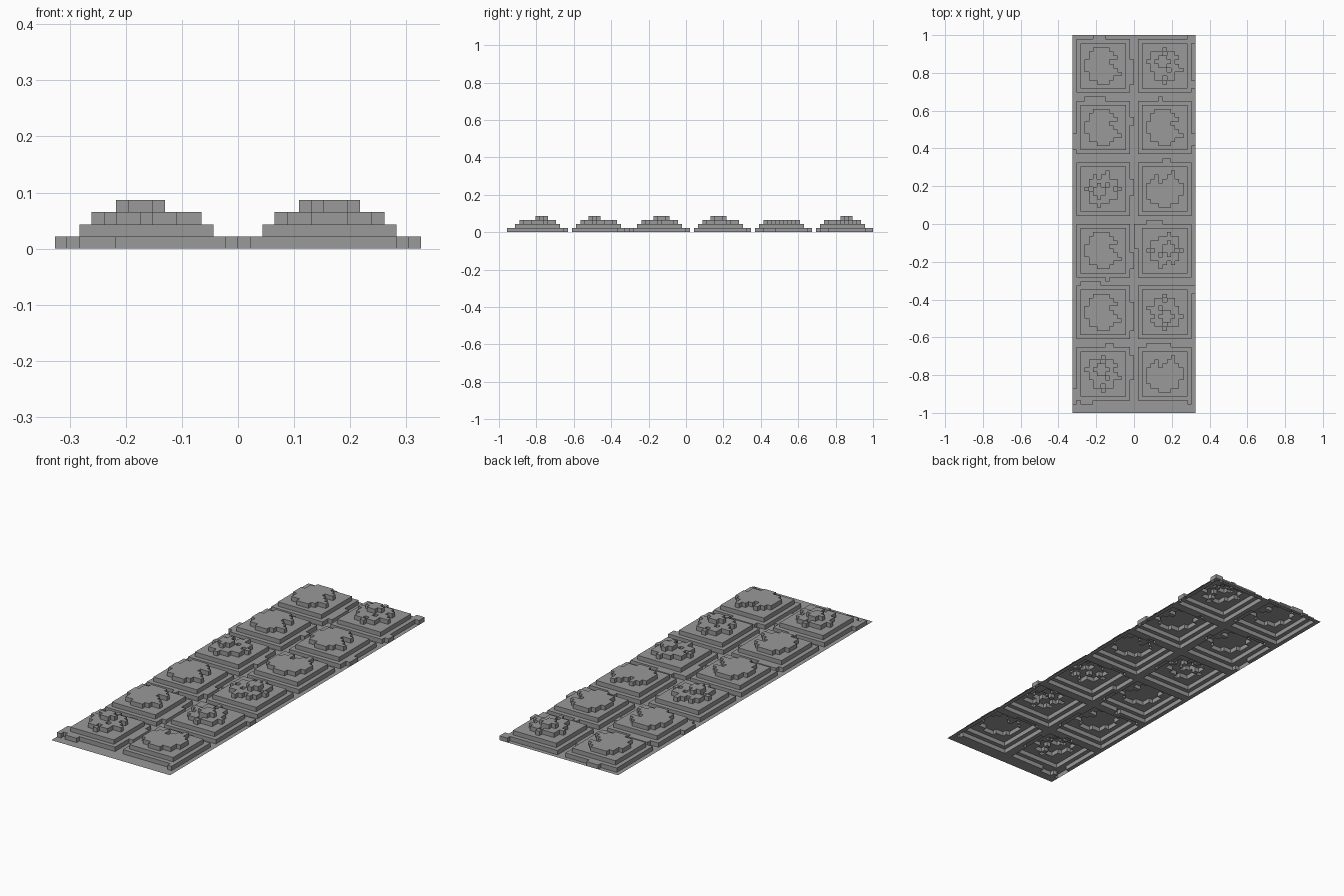
import bpy, bmesh

if "Cube" in bpy.data.objects:
    bpy.data.objects.remove(bpy.data.objects["Cube"], do_unlink=True)

COLS, ROWS = 30, 92
CELL = 2 / ROWS
height = [[0] * ROWS for _ in range(COLS)]


def raise_area(col, row, width, depth, level):
    for c in range(col, col + width):
        for r in range(row, row + depth):
            if 0 <= c < COLS and 0 <= r < ROWS:
                height[c][r] = max(height[c][r], level)


# Ragged caps: # is the third step, @ is the peak
PLAIN = ["..####...",
         ".######..",
         ".#######.",
         "######...",
         "#######..",
         "########.",
         ".########",
         ".######..",
         "...###..."]
PEAK = ["....#....",
        ".###.##..",
        ".##@@###.",
        "##@@@@#..",
        ".##@@###.",
        ".####.###",
        "..#####..",
        "..##.##..",
        "....#...."]
LEVEL = {"#": 3, "@": 4}


def turned(motif, times):
    for _ in range(times):
        motif = list(zip(*motif))[::-1]
    return motif


def stepped_tile(col, row, motif):
    raise_area(col, row, 13, 13, 1)
    raise_area(col + 1, row + 1, 11, 11, 2)
    for j, line in enumerate(reversed(motif)):
        for i, mark in enumerate(line):
            if mark in LEVEL:
                raise_area(col + 2 + i, row + 2 + j, 1, 1, LEVEL[mark])


# Two columns of tiles, front to back, with quarter turns of the caps
left_column = [(PEAK, 0), (PLAIN, 0), (PLAIN, 0), (PEAK, 1), (PLAIN, 0), (PLAIN, 0)]
right_column = [(PLAIN, 1), (PEAK, 2), (PEAK, 3), (PLAIN, 1), (PLAIN, 0), (PEAK, 0)]
for col, column in ((1, left_column), (16, right_column)):
    for k, (motif, turns) in enumerate(column):
        stepped_tile(col, 3 + 15 * k, turned(motif, turns))

# Crumbs along the gutters and the rim
for col, row, width, depth in (
        (0, 2, 1, 4), (2, 2, 3, 1), (28, 2, 1, 3), (14, 8, 1, 6),
        (8, 16, 2, 1), (18, 16, 6, 1), (29, 29, 1, 2), (14, 20, 1, 7),
        (2, 31, 5, 1), (8, 32, 1, 1), (15, 40, 1, 6), (18, 46, 4, 1),
        (14, 35, 1, 4), (14, 53, 1, 4), (22, 61, 2, 1), (0, 64, 1, 4),
        (29, 65, 1, 3), (14, 70, 1, 2), (3, 76, 5, 1), (21, 76, 1, 1),
        (14, 80, 1, 6), (29, 79, 1, 2), (28, 90, 2, 2), (5, 91, 3, 1)):
    raise_area(col, row, width, depth, 1)

# Open stepped sheet: one top per cell and a riser wherever the level changes
bm = bmesh.new()


def quad(*corners):
    bm.faces.new([bm.verts.new(((x - COLS / 2) * CELL, (y - ROWS / 2) * CELL, z * CELL))
                  for x, y, z in corners])


def riser(x0, y0, x1, y1, low, high):
    for z in range(low, high):
        quad((x0, y0, z), (x1, y1, z), (x1, y1, z + 1), (x0, y0, z + 1))


def level_at(c, r):
    return height[c][r] if 0 <= c < COLS and 0 <= r < ROWS else 0


for c in range(COLS):
    for r in range(ROWS):
        h = height[c][r]
        quad((c, r, h), (c + 1, r, h), (c + 1, r + 1, h), (c, r + 1, h))
        riser(c, r, c + 1, r, level_at(c, r - 1), h)
        riser(c + 1, r, c + 1, r + 1, level_at(c + 1, r), h)
        riser(c + 1, r + 1, c, r + 1, level_at(c, r + 1), h)
        riser(c, r + 1, c, r, level_at(c - 1, r), h)

bmesh.ops.remove_doubles(bm, verts=bm.verts, dist=CELL / 10)
mesh = bpy.data.meshes.new("stepped_panel")
bm.to_mesh(mesh)
bm.free()

stone = bpy.data.materials.new("stone_grey")
stone.use_nodes = True
grey = (0.32, 0.32, 0.32, 1)
stone.diffuse_color = grey
stone.node_tree.nodes["Principled BSDF"].inputs["Base Color"].default_value = grey
mesh.materials.append(stone)

panel = bpy.data.objects.new("stepped_panel", mesh)
bpy.context.collection.objects.link(panel)
